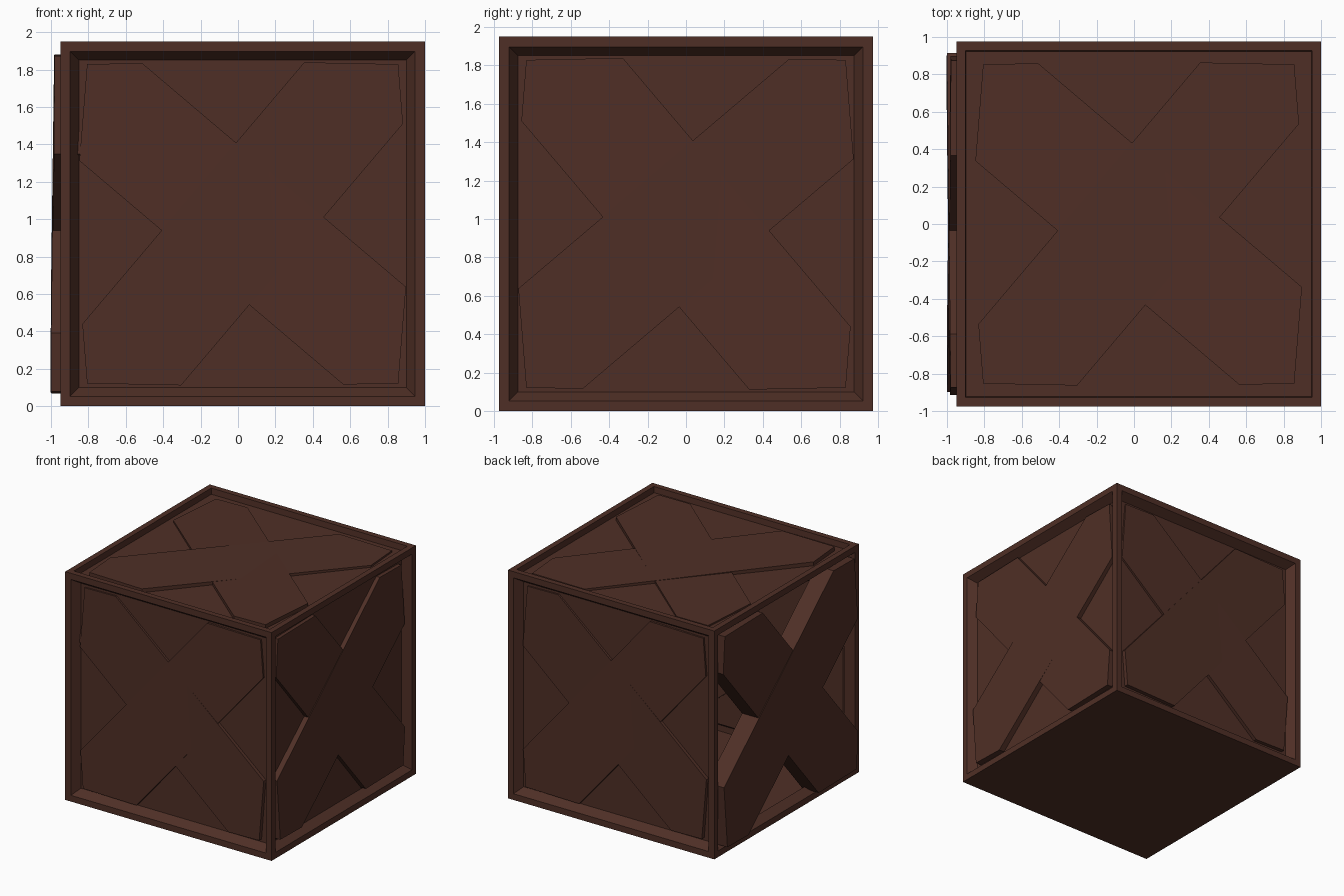
import bpy, bmesh, math
from mathutils import Matrix, Vector

if "Cube" in bpy.data.objects:
    bpy.data.objects.remove(bpy.data.objects["Cube"])

wood = bpy.data.materials.new("dark_brown_wood")
wood.diffuse_color = (0.078, 0.028, 0.019, 1)
wood.use_nodes = True
wood.node_tree.nodes["Principled BSDF"].inputs["Base Color"].default_value = wood.diffuse_color

C = Vector((0.025, 0, 0.975))      # crate centre
H = 0.975                          # half size


def finish(bm, name):
    me = bpy.data.meshes.new(name)
    bm.to_mesh(me)
    bm.free()
    me.materials.append(wood)
    ob = bpy.data.objects.new(name, me)
    bpy.context.collection.objects.link(ob)
    return ob


# Crate shell: cube with framed, recessed faces and an open left side
bm = bmesh.new()
bmesh.ops.create_cube(bm, size=2 * H)
bmesh.ops.translate(bm, verts=bm.verts, vec=C)
for f in list(bm.faces):
    n = f.normal.copy()
    if n.z < -0.5:
        continue                   # flat underside
    top = n.z > 0.5
    bmesh.ops.inset_individual(bm, faces=[f], thickness=0.068 if top else 0.075)
    bmesh.ops.inset_individual(bm, faces=[f], thickness=0.006 if top else 0.065)
    for v in f.verts:
        v.co -= n * (0.05 if top else 0.07)
    if n.x < -0.5:
        bmesh.ops.delete(bm, geom=[f], context='FACES_ONLY')
finish(bm, "crate_frame")


# One diagonal plank, trimmed to the panel outline, then placed on a side
def plank(name, u, v, outer, angle, tilt, size, thick):
    u, v = Vector(u), Vector(v)
    n = u.cross(v)
    bm = bmesh.new()
    bmesh.ops.create_cube(bm, size=1)
    bmesh.ops.scale(bm, vec=(3, 0.615, thick), verts=bm.verts)
    bmesh.ops.translate(bm, vec=(0, 0, -thick / 2), verts=bm.verts)
    m = Matrix.Rotation(math.radians(angle), 4, 'Z') @ Matrix.Rotation(math.radians(tilt), 4, 'Y')
    bmesh.ops.transform(bm, matrix=m, verts=bm.verts)
    s = 1 if angle > 0 else -1
    cuts = [((0.9, 0, 0), (1, 0.08 * s, 0)), ((-0.9, 0, 0), (-1, -0.08 * s, 0)),
            ((0, 0.87, 0), (0.02 * s, 1, 0)), ((0, -0.87, 0), (-0.02 * s, -1, 0))]
    for co, no in cuts:
        r = bmesh.ops.bisect_plane(bm, geom=bm.verts[:] + bm.edges[:] + bm.faces[:],
                                   plane_co=Vector(co) * size, plane_no=no, clear_outer=True)
        rim = [e for e in r["geom_cut"] if isinstance(e, bmesh.types.BMEdge)]
        bmesh.ops.holes_fill(bm, edges=rim, sides=0)
    place = Matrix((u, v, n)).transposed().to_4x4()
    place.translation = C + n * outer
    bmesh.ops.transform(bm, matrix=place, verts=bm.verts)
    bmesh.ops.recalc_face_normals(bm, faces=bm.faces[:])
    finish(bm, name)


# Crossed planks: side, right axis, up axis, outer distance, angle, size
Z = (0, 0, 1)
sides = [("front", (1, 0, 0), Z, H - 0.045, 49.7, 1.0),
         ("back", (-1, 0, 0), Z, H - 0.045, 49.7, 1.0),
         ("right", (0, 1, 0), Z, H - 0.028, 40.3, 1.0),
         ("left", (0, -1, 0), Z, H + 0.042, 40.3, 1.05),
         ("top", (1, 0, 0), (0, 1, 0), H - 0.025, 49.7, 1.0)]
for side, u, v, outer, ang, size in sides:
    plank(side + "_plank_rising", u, v, outer, ang, 0.5, size, 0.16)
    plank(side + "_plank_falling", u, v, outer - 0.002, ang - 90, -0.5, size, 0.155)
